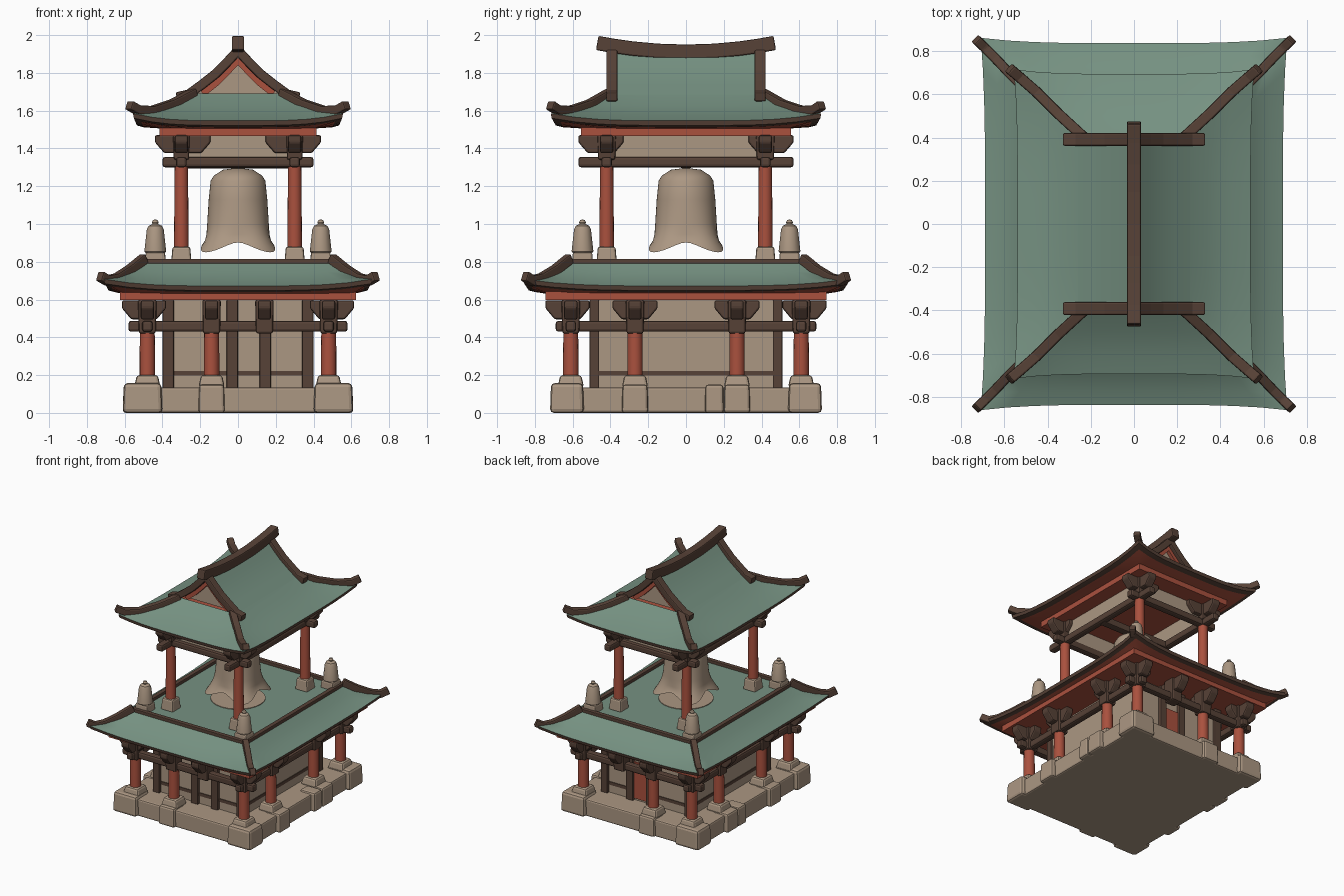
import bpy, bmesh, math
from mathutils import Vector

if "Cube" in bpy.data.objects:
    bpy.data.objects.remove(bpy.data.objects["Cube"])

def mat(name, c):
    m = bpy.data.materials.new(name)
    m.diffuse_color = (*c, 1)
    m.use_nodes = True
    m.node_tree.nodes["Principled BSDF"].inputs["Base Color"].default_value = m.diffuse_color
    return m

RED = mat("red_paint", (0.40, 0.082, 0.048))
GREEN = mat("green_tile", (0.18, 0.285, 0.222))
STONE = mat("tan_stone", (0.41, 0.31, 0.225))
WOOD = mat("dark_wood", (0.095, 0.054, 0.038))

def finish(name, bm, mats, bevel=0.0, smooth=False):
    bmesh.ops.recalc_face_normals(bm, faces=bm.faces)
    me = bpy.data.meshes.new(name)
    bm.to_mesh(me)
    bm.free()
    for m in mats:
        me.materials.append(m)
    ob = bpy.data.objects.new(name, me)
    bpy.context.collection.objects.link(ob)
    if bevel:
        b = ob.modifiers.new("bevel", 'BEVEL')
        b.width, b.segments, b.limit_method = bevel, 2, 'ANGLE'
    if smooth:
        bpy.ops.object.select_all(action='DESELECT')
        ob.select_set(True)
        bpy.context.view_layer.objects.active = ob
        bpy.ops.object.shade_smooth_by_angle(angle=math.radians(40))
    return ob

def skin(bm, rings, closed=True, caps=True, idx=None):
    """Join rings of points with quads; idx gives a material per strip."""
    vs = [[bm.verts.new(p) for p in r] for r in rings]
    n = len(vs[0])
    for k in range(len(vs) - 1):
        for i in range(n if closed else n - 1):
            j = (i + 1) % n
            f = bm.faces.new((vs[k][i], vs[k][j], vs[k + 1][j], vs[k + 1][i]))
            if idx:
                f.material_index = idx[k]
    if caps:
        bm.faces.new(vs[0])
        bm.faces.new(vs[-1])

def block(name, x0, x1, y0, y1, z0, z1, m, bevel=0.0, taper=1.0):
    cx, cy, hx, hy = (x0 + x1) / 2, (y0 + y1) / 2, (x1 - x0) / 2, (y1 - y0) / 2
    bm = bmesh.new()
    skin(bm, [[(cx + sx * hx * t, cy + sy * hy * t, z)
               for sx, sy in ((-1, -1), (1, -1), (1, 1), (-1, 1))]
              for z, t in ((z0, 1), (z1, taper))])
    return finish(name, bm, [m], bevel)

def lathe(name, x, y, prof, m, n=16):
    bm = bmesh.new()
    skin(bm, [[(x + r * math.cos(a), y + r * math.sin(a), z)
               for a in (2 * math.pi * i / n for i in range(n))] for r, z in prof])
    return finish(name, bm, [m], smooth=True)

def sweep(name, path, w, h, m, bevel=0.008):
    """Rectangular bar following a path, its sides kept vertical."""
    P = [Vector(p) for p in path]
    side = (P[-1] - P[0]).cross(Vector((0, 0, 1))).normalized()
    rings = []
    for i, p in enumerate(P):
        t = (P[min(i + 1, len(P) - 1)] - P[max(i - 1, 0)]).normalized()
        up = side.cross(t)
        rings.append([p + side * (a * w / 2) + up * (b * h / 2)
                      for a, b in ((-1, -1), (1, -1), (1, 1), (-1, 1))])
    bm = bmesh.new()
    skin(bm, rings)
    return finish(name, bm, [m], bevel)

def arm(name, x, y, d, a, b, top, h, w):
    """Bracket arm along axis d, reaching a backward and b forward, boat shaped."""
    prof = [(-a, top), (b, top), (b, top - h * .4), (b - .05, top - h),
            (-a + .05, top - h), (-a, top - h * .4)]
    bm = bmesh.new()
    skin(bm, [[(x + u, y + s * w / 2, z) if d == 'x' else (x + s * w / 2, y + u, z)
               for u, z in prof] for s in (-1, 1)])
    return finish(name, bm, [WOOD], 0.01)

def skirt_roof(name, rows, idx, caps):
    """Rows of (half x, half y, z, corner lift) lofted around the building."""
    n, rings = 12, []
    for hx, hy, z, lift in rows:
        ring = []
        for k in range(4):
            for i in range(n):
                s = -1 + 2 * i / n
                c = abs(s) ** 4
                u, v = [(s, -1), (1, s), (-s, 1), (-1, -s)][k]
                e = 1 + c * lift * 0.8
                ring.append((u * hx * e, v * hy * e, z + lift * c))
        rings.append(ring)
    bm = bmesh.new()
    skin(bm, rings, True, caps, idx)
    return finish(name, bm, [GREEN, WOOD, RED], smooth=True)

SG = (-1, 1)
corners = [(sx, sy) for sx in SG for sy in SG]

# stone platform
block("platform", -.575, .575, -.685, .685, 0, .135, STONE, .012)
for sx, sy in corners:
    x, y = .505 * sx, .63 * sy
    block("corner_stone", x - .105, x + .105, y - .09, y + .09, 0, .158, STONE, .02, .94)
for s in SG:
    block("edge_stone", -.21, -.07, s * .64 - .07, s * .64 + .07, 0, .15, STONE, .015, .94)
    for y, w in ((-.27, .07), (.27, .07), (.15, .05)):
        block("edge_stone", s * .54 - .07, s * .54 + .07, y - w, y + w, 0, .15, STONE, .015, .94)

# lower hall wall with timber framing
block("hall_wall", -.385, .385, -.485, .485, .12, .62, STONE)
block("wall_rail", -.39, .39, -.49, .49, .197, .222, WOOD)
for s in SG:
    for x in (-.37, -.03, .145, .37):
        block("wall_post", x - .03, x + .03, s * .485 - .025, s * .485 + .025, .13, .60, WOOD, .006)
block("back_door", .0, .115, .485, .495, .15, .44, RED)

# lower columns with footings and brackets
cols = [(sx * .48, sy * .61) for sx, sy in corners]
cols += [(sx * .48, sy * .27) for sx, sy in corners] + [(-.14, -.61), (-.14, .61)]
for x, y in cols:
    block("column_footing", x - .07, x + .07, y - .07, y + .07, .135, .2, STONE, .015, .8)
    lathe("lower_column", x, y, [(.041, .18), (.041, .3), (.037, .55)], RED)
for x, y in cols + [(.14, -.61), (.14, .61)]:
    corner = abs(x) > .4 and abs(y) > .5
    onside = abs(x) > .4
    sx, sy = (1 if x > 0 else -1), (1 if y > 0 else -1)
    block("bracket_block", x - .045, x + .045, y - .045, y + .045, .42, .60, WOOD, .012, 1.1)
    if onside:
        a, b = (.10, .135) if sx > 0 else (.135, .10)
        arm("bracket_arm", x, y, 'x', a, b, .595, .1, .07)
    if not onside or corner:
        a, b = (.10, .135) if sy > 0 else (.135, .10)
        arm("bracket_arm", x, y, 'y', a, b, .595, .1, .07)
    if onside and not corner:
        arm("bracket_arm", x, y, 'y', .12, .12, .595, .1, .06)

# tie beams of both storeys
for hx, hy, ex, ey, z0, z1 in ((.48, .61, .58, .69, .43, .487), (.30, .42, .40, .57, 1.3, 1.355)):
    for s in SG:
        block("tie_beam_x", -ex, ex, s * hy - .028, s * hy + .028, z0, z1, WOOD, .014)
        block("tie_beam_y", s * hx - .028, s * hx + .028, -ey, ey, z0, z1, WOOD, .014)

# lower roof: tiles, dark rim, red underside
block("lower_eave_frame", -.625, .625, -.745, .745, .597, .648, RED)
skirt_roof("lower_roof", [(.50, .62, .797, 0), (.56, .69, .742, .008), (.63, .77, .697, .022),
                          (.69, .838, .672, .036), (.685, .832, .648, .036),
                          (.655, .80, .64, .03), (.60, .72, .628, 0)], [0, 0, 0, 1, 1, 2], False)
block("deck", -.50, .50, -.62, .62, .775, .792, GREEN)
for s in SG:
    block("deck_trim_x", -.50, .50, s * .61 - .018, s * .61 + .018, .785, .815, WOOD, .005)
    block("deck_trim_y", s * .49 - .018, s * .49 + .018, -.62, .62, .785, .815, WOOD, .005)
lathe("bell_pad", 0, 0, [(.20, .785), (.20, .797)], STONE, 24)

for sx, sy in corners:
    # curled hip ridges of both roofs
    sweep("lower_hip_ridge", [(sx * x, sy * y, z) for x, y, z in (
        (.495, .615, .818), (.57, .69, .757), (.64, .765, .712), (.69, .815, .70),
        (.732, .855, .725))], .045, .055, WOOD)
    sweep("upper_hip_ridge", [(sx * x, sy * y, z) for x, y, z in (
        (.23, .40, 1.695), (.35, .51, 1.633), (.45, .61, 1.60), (.53, .68, 1.603),
        (.577, .72, 1.63))], .05, .05, WOOD)
    # upper columns and brackets
    x, y = sx * .30, sy * .42
    block("upper_footing", x - .055, x + .055, y - .055, y + .055, .785, .88, STONE, .012, .85)
    lathe("upper_column", x, y, [(.039, .86), (.037, 1.1), (.034, 1.42)], RED)
    a, b = (.155, .14) if sx > 0 else (.14, .155)
    arm("upper_bracket_x", x, y, 'x', a, b, 1.47, .095, .07)
    a, b = (.09, .15) if sy > 0 else (.15, .09)
    arm("upper_bracket_y", x, y, 'y', a, b, 1.47, .095, .07)
    block("upper_bracket_block", x - .04, x + .04, y - .045, y + .045, 1.34, 1.47, WOOD, .01, 1.1)
    # small stone lanterns on the deck corners
    x, y = sx * .438, sy * .548
    block("lantern_base", x - .055, x + .055, y - .055, y + .055, .785, .85, STONE, .01, .95)
    lathe("lantern", x, y, [(.045, .84), (.058, .855), (.056, .87), (.045, .97), (.036, .99),
                            (.015, 1.0), (.018, 1.008), (.012, 1.02), (.002, 1.024)], STONE, 12)

# plaster panels between the upper brackets
for s in SG:
    block("plaster_panel_x", -.30, .30, s * .41 - .01, s * .41 + .01, 1.34, 1.475, STONE)
    block("plaster_panel_y", s * .295 - .01, s * .295 + .01, -.42, .42, 1.34, 1.475, STONE)

# bell with four flared lobes, hollow inside
N, rings = 48, []
for r, z, dr, dz in ((.001, 1.297, 0, 0), (.08, 1.287, 0, 0), (.128, 1.256, 0, 0), (.145, 1.228, 0, 0),
                     (.155, 1.13, 0, 0), (.165, 1.0, .002, 0), (.175, .945, .008, 0),
                     (.192, .905, .02, -.01), (.212, .876, .03, -.026), (.195, .88, .027, -.024),
                     (.155, .95, 0, 0), (.135, 1.18, 0, 0), (.001, 1.24, 0, 0)):
    ring = []
    for i in range(N):
        a = 2 * math.pi * i / N
        c = -math.cos(4 * a)
        ring.append(((r + dr * c) * math.cos(a), (r + dr * c) * math.sin(a), z + dz * c))
    rings.append(ring)
bm = bmesh.new()
skin(bm, rings)
finish("bell", bm, [STONE], smooth=True)
block("bell_beam", -.30, .30, -.03, .03, 1.295, 1.35, WOOD, .01)

# upper roof skirt
block("upper_eave_frame", -.415, .415, -.555, .555, 1.465, 1.515, RED)
skirt_roof("upper_roof_skirt", [(.25, .405, 1.69, 0), (.34, .50, 1.628, .006), (.44, .60, 1.58, .02),
                                (.54, .695, 1.547, .038), (.535, .69, 1.522, .038),
                                (.50, .65, 1.512, .03), (.40, .54, 1.505, 0)],
           [0, 0, 0, 1, 1, 2], False)

# upper gabled part, curved slopes
slope = [(0, 1.915), (.06, 1.85), (.12, 1.79), (.19, 1.735), (.26, 1.684)]
full = [(-x, z) for x, z in slope[:0:-1]] + slope
bm = bmesh.new()
skin(bm, [[(x, s * .385, z) for s in SG] for x, z in full], False, False)
finish("gable_roof", bm, [GREEN], smooth=True)
for s in SG:
    bm = bmesh.new()
    bm.faces.new([bm.verts.new((x, s * .365, z)) for x, z in full])
    finish("gable_wall", bm, [STONE])
    for t in SG:
        sweep("gable_ridge", [(t * x, s * .392, z + .004) for x, z in slope + [(.325, 1.668)]],
              .06, .05, WOOD)
        sweep("barge_board", [(t * x, s * .378, z - .04) for x, z in slope[:4]], .03, .045, RED, 0)

# main ridge
sweep("main_ridge", [(0, y, 1.912 + .21 * y * y) for y in
                     (-.47, -.38, -.28, -.15, 0, .15, .28, .38, .47)], .066, .076, WOOD)
